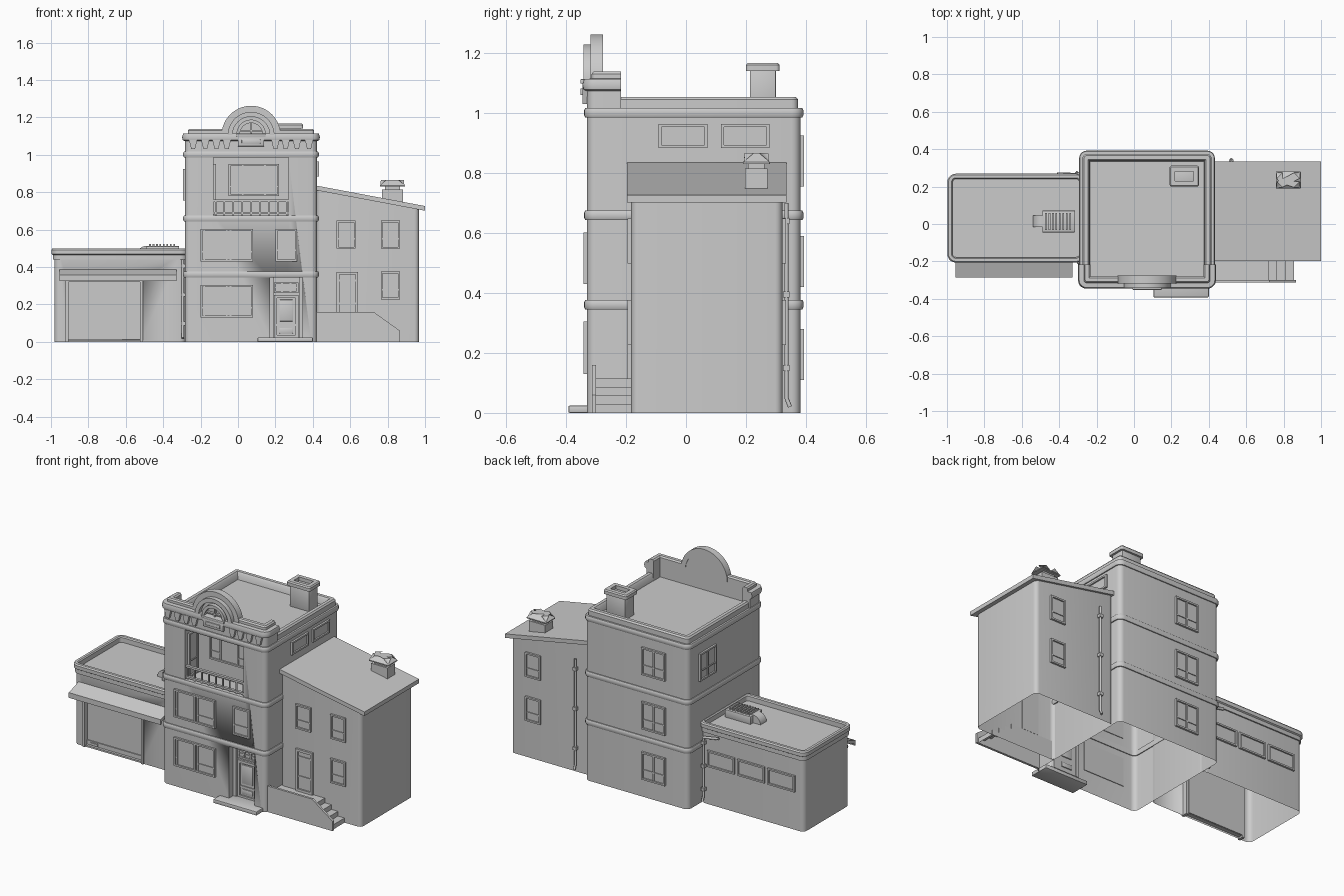
import bpy, bmesh, math
from mathutils import Vector, Matrix

if "Cube" in bpy.data.objects:
    bpy.data.objects.remove(bpy.data.objects["Cube"])

grey = bpy.data.materials.new("plain_grey")
grey.use_nodes = True
TONE = (0.6, 0.6, 0.6, 1)
grey.diffuse_color = TONE
grey.node_tree.nodes["Principled BSDF"].inputs["Base Color"].default_value = TONE


def finish(name, bm, smooth=True):
    bmesh.ops.recalc_face_normals(bm, faces=bm.faces)
    me = bpy.data.meshes.new(name)
    bm.to_mesh(me)
    bm.free()
    ob = bpy.data.objects.new(name, me)
    bpy.context.collection.objects.link(ob)
    me.materials.append(grey)
    if smooth:
        bpy.ops.object.select_all(action='DESELECT')
        bpy.context.view_layer.objects.active = ob
        ob.select_set(True)
        bpy.ops.object.shade_smooth_by_angle(angle=math.radians(35))
    return ob


def add_box(bm, x0, x1, y0, y1, z0, z1):
    size = Matrix.Diagonal((x1 - x0, y1 - y0, z1 - z0, 1))
    move = Matrix.Translation(((x0 + x1) / 2, (y0 + y1) / 2, (z0 + z1) / 2))
    return bmesh.ops.create_cube(bm, size=1, matrix=move @ size)["verts"]


def boxes(name, *dims, bevel=0):
    bm = bmesh.new()
    for d in dims:
        add_box(bm, *d)
    if bevel:
        bmesh.ops.bevel(bm, geom=bm.edges[:], offset=bevel, segments=2, affect='EDGES', profile=0.5)
    return finish(name, bm)


def round_rect(x0, x1, y0, y1, r, n=5):
    pts = []
    for k, (cx, cy) in enumerate(((x1 - r, y1 - r), (x0 + r, y1 - r), (x0 + r, y0 + r), (x1 - r, y0 + r))):
        for i in range(n + 1):
            a = math.pi / 2 * (k + i / n)
            pts.append(Vector((cx + r * math.cos(a), cy + r * math.sin(a))))
    return pts


def sweep(name, path, prof, loop=True, ring=True, caps=False):
    """Sweep an (outward offset, height) profile along a counter-clockwise plan path."""
    bm, rows, n = bmesh.new(), [], len(path)
    for i, p in enumerate(path):
        a = (p - path[i - 1]).normalized() if loop or i else None
        b = (path[(i + 1) % n] - p).normalized() if loop or i < n - 1 else None
        a, b = a or b, b or a
        t = (a + b).normalized()
        nrm = Vector((t.y, -t.x)) / max(t.dot(a), 0.5)
        rows.append([bm.verts.new((*(p + nrm * o), z)) for o, z in prof])
    m = len(prof)
    for i in range(n if loop else n - 1):
        r, s = rows[i], rows[(i + 1) % n]
        for j in range(m if ring else m - 1):
            k = (j + 1) % m
            bm.faces.new((r[j], s[j], s[k], r[k]))
    if caps and loop:
        bm.faces.new([r[0] for r in rows])
        bm.faces.new([r[-1] for r in rows])
    elif caps:
        bm.faces.new(rows[0])
        bm.faces.new(rows[-1])
    return finish(name, bm)


def prism(name, pts, y0, y1, hollow=False):
    """Extrude an x-z outline along y."""
    bm = bmesh.new()
    f = bm.faces.new([bm.verts.new((x, y0, z)) for x, z in pts])
    new = bmesh.ops.extrude_face_region(bm, geom=[f])["geom"]
    bmesh.ops.translate(bm, vec=(0, y1 - y0, 0), verts=[v for v in new if isinstance(v, bmesh.types.BMVert)])
    if hollow:
        open_bottom(bm)
    return finish(name, bm)


def open_bottom(bm):
    low = [f for f in bm.faces if all(v.co.z < 0.001 for v in f.verts)]
    bmesh.ops.delete(bm, geom=low, context='FACES')


def carve(body, *dims):
    """Cut box recesses, then leave the shell open underneath."""
    for d in dims:
        cutter = boxes("recess_cutter", d)
        mod = body.modifiers.new("recess", 'BOOLEAN')
        mod.operation, mod.solver, mod.object = 'DIFFERENCE', 'EXACT', cutter
        bpy.context.view_layer.objects.active = body
        bpy.ops.object.modifier_apply(modifier=mod.name)
        bpy.data.objects.remove(cutter)
    bm = bmesh.new()
    bm.from_mesh(body.data)
    open_bottom(bm)
    bm.to_mesh(body.data)
    bm.free()


def window(name, x, y, z0, z1, w, face, bars=(0.5,), cross=((0, 1, 0.35),), f=0.01):
    """Framed window; face is the turn about z from the front wall."""
    bm, h = bmesh.new(), w / 2
    add_box(bm, -h, h, -0.003, 0.004, z0, z1)
    for s in (-h, h - f):
        add_box(bm, s, s + f, -0.012, 0.004, z0, z1)
    for s in (z0, z1 - f):
        add_box(bm, -h, h, -0.012, 0.004, s, s + f)
    for b in bars:
        add_box(bm, b * w - h - f / 2, b * w - h + f / 2, -0.01, 0.004, z0, z1)
    for a, b, c in cross:
        zc = z0 + (z1 - z0) * c
        add_box(bm, a * w - h, b * w - h, -0.008, 0.004, zc - f / 3, zc + f / 3)
    bm.transform(Matrix.Translation((x, y, 0)) @ Matrix.Rotation(math.radians(face), 4, 'Z'))
    return finish(name, bm, False)


def tube(name, pts, r):
    cu = bpy.data.curves.new(name, 'CURVE')
    cu.dimensions, cu.bevel_depth, cu.bevel_resolution, cu.use_fill_caps = '3D', r, 2, True
    sp = cu.splines.new('POLY')
    sp.points.add(len(pts) - 1)
    for q, p in zip(sp.points, pts):
        q.co = (*p, 1)
    cu.materials.append(grey)
    bpy.context.collection.objects.link(bpy.data.objects.new(name, cu))


def arc(r, cx, cz, a0=0, a1=math.pi, n=28):
    return [(cx + r * math.cos(a0 + (a1 - a0) * i / n), cz + r * math.sin(a0 + (a1 - a0) * i / n)) for i in range(n + 1)]


def arch(name, r_out, r_in, cz, y0, y1):
    prism(name, arc(r_out, CX, cz) + (arc(r_in, CX, cz)[::-1] if r_in else []), y0, y1)


def roll(z0, z1, out, inn=-0.005):
    h = (z1 - z0) / 4
    return [(inn, z0), (out * 0.6, z0), (out, z0 + h), (out, z1 - h), (out * 0.6, z1), (inn, z1)]


# Central tower with loggia and door recess
CX = 0.07
plan = round_rect(-0.283, 0.422, -0.33, 0.382, 0.03)
tower = sweep("tower_walls", plan, [(0, 0), (0, 1.01)], ring=False, caps=True)
carve(tower, (-0.13, 0.27, -0.4, -0.2, 0.675, 0.985), (0.17, 0.345, -0.4, -0.27, 0.02, 0.345))
for i, z in enumerate((0.345, 0.643, 0.985)):
    sweep(f"floor_band_{i + 1}", plan, roll(z, z + 0.032, 0.01))
sweep("tower_parapet", plan, [(-0.008, 1.0), (-0.008, 1.045), (-0.016, 1.054), (-0.036, 1.054), (-0.044, 1.045), (-0.05, 1.0)])
boxes("chimney", (0.205, 0.335, 0.213, 0.3, 1.0, 1.145), bevel=0.004)
sweep("chimney_cap", round_rect(0.19, 0.348, 0.2, 0.312, 0.012), [(0, 1.14), (0, 1.16), (-0.006, 1.167), (-0.03, 1.167), (-0.03, 1.14)])

# Crowning cornice around the front
half = round_rect(-0.283, 0.422, -0.33, 0.382, 0.03)[12:]
u_path = [Vector((-0.283, -0.217))] + half + [Vector((0.422, -0.217))]
sweep("front_cornice", u_path, [(0, 1.01), (0, 1.073), (0.012, 1.078), (0.016, 1.095), (0.01, 1.113), (-0.015, 1.115),
      (-0.015, 1.13), (-0.022, 1.138), (-0.042, 1.138), (-0.05, 1.13), (-0.05, 1.01)], loop=False, caps=True)
for i, off in enumerate((0.13, 0.185, 0.245, 0.31)):
    for side, s in (("left", 1), ("right", -1)):
        x = CX + s * off
        prism(f"bracket_{side}_{i + 1}", [(x - 0.022, 1.08), (x - 0.01, 1.03), (x + 0.01, 1.03), (x + 0.022, 1.08)], -0.345, -0.32)

# Arched pediment
arch("pediment_slab", 0.15, 0, 1.104, -0.315, -0.279)
arch("pediment_rim", 0.158, 0.128, 1.104, -0.318, -0.276)
arch("pediment_arch", 0.125, 0.1, 1.104, -0.342, -0.3)
arch("lunette_frame", 0.078, 0.06, 1.11, -0.342, -0.3)
boxes("lunette_bars", (CX - 0.065, CX + 0.065, -0.33, -0.3, 1.125, 1.133), (CX - 0.004, CX + 0.004, -0.33, -0.3, 1.11, 1.175))
boxes("pediment_sill", (CX - 0.078, CX + 0.078, -0.352, -0.3, 1.098, 1.113), (CX - 0.07, CX + 0.07, -0.345, -0.32, 1.045, 1.095),
      (CX - 0.05, CX + 0.05, -0.352, -0.32, 1.06, 1.082), bevel=0.003)

# Tower windows
bay = dict(bars=(0.07, 0.5, 0.57), cross=((0.57, 1, 0.3), (0, 0.07, 0.3)))
window("ground_window", -0.06, -0.33, 0.13, 0.305, 0.28, 0, **bay)
window("middle_window", -0.06, -0.33, 0.43, 0.602, 0.28, 0, **bay)
window("middle_small_window", 0.258, -0.33, 0.43, 0.602, 0.115, 0, bars=())
window("loggia_window", 0.085, -0.2, 0.78, 0.95, 0.27, 0, bars=(0.28, 0.72), cross=((0, 0.28, 0.3), (0.72, 1, 0.3)))
window("loggia_door", -0.13, -0.26, 0.68, 0.95, 0.09, 90, bars=())
for i, z in enumerate((0.11, 0.42, 0.755)):
    window(f"back_window_{i + 1}", -0.05, 0.382, z, z + 0.17, 0.16, 180)
window("right_tower_window", -0.283, 0.2, 0.755, 0.925, 0.16, -90)
for i, y in enumerate((-0.01, 0.197)):
    window(f"clerestory_window_{i + 1}", 0.422, y, 0.883, 0.963, 0.162, 90, bars=(), cross=())

# Loggia railing
rail = [(-0.13, 0.27, -0.325, -0.308, z, z + 0.012) for z in (0.683, 0.748)]
rail += [(x - 0.004, x + 0.004, -0.32, -0.312, 0.675, 0.75) for x in (-0.12 + 0.0475 * i for i in range(9))]
boxes("loggia_railing", *rail)

# Main entrance
window("main_door", 0.258, -0.27, 0.02, 0.25, 0.13, 0, bars=(), cross=((0, 1, 0.3),), f=0.016)
boxes("main_door_panels", (0.222, 0.294, -0.279, -0.26, 0.045, 0.075), (0.222, 0.294, -0.279, -0.26, 0.11, 0.225), bevel=0.003)
window("main_door_transom", 0.258, -0.27, 0.262, 0.318, 0.13, 0, bars=(0.33, 0.67), cross=((0, 1, 0.5),))
boxes("door_posts", (0.17, 0.19, -0.29, -0.265, 0.02, 0.345), (0.325, 0.345, -0.29, -0.265, 0.02, 0.345))
boxes("entrance_step", (0.105, 0.4, -0.392, -0.27, 0, 0.024), bevel=0.004)

# Garage wing
gplan = round_rect(-0.982, -0.28, -0.19, 0.253, 0.03)
garage = sweep("garage_walls", gplan, [(0, 0), (0, 0.465)], ring=False, caps=True)
carve(garage, (-0.914, -0.515, -0.25, -0.165, 0.01, 0.33))
sweep("garage_parapet", gplan, [(-0.01, 0.44), (0.008, 0.44), (0.008, 0.465), (0.016, 0.47), (0.016, 0.492), (0.01, 0.5), (-0.006, 0.5), (-0.012, 0.494), (-0.012, 0.44)])
boxes("garage_door", (-0.905, -0.525, -0.172, -0.16, 0.03, 0.325), (-0.905, -0.525, -0.178, -0.16, 0.012, 0.038),
      (-0.88, -0.83, -0.184, -0.17, 0.016, 0.03))
boxes("garage_door_frame", (-0.922, -0.906, -0.2, -0.16, 0, 0.33), (-0.523, -0.507, -0.2, -0.16, 0, 0.33), (-0.922, -0.507, -0.2, -0.16, 0.32, 0.336))
bm = bmesh.new()
for v in add_box(bm, -0.955, -0.328, -0.28, -0.185, 0.37, 0.388) + add_box(bm, -0.955, -0.328, -0.285, -0.272, 0.358, 0.39):
    v.co.z += (v.co.y + 0.19) * 0.35
finish("garage_awning", bm)
tube("awning_roller", [(-0.955, -0.205, 0.345), (-0.328, -0.205, 0.345)], 0.012)
for i, x in enumerate((-0.42, -0.625, -0.83)):
    window(f"garage_back_window_{i + 1}", x, 0.253, 0.235, 0.335, 0.185, 180, bars=(), cross=())

# Rooftop air unit
boxes("air_unit", (-0.49, -0.315, -0.045, 0.072, 0.46, 0.512), bevel=0.004)
boxes("air_unit_slats", *[(x, x + 0.009, -0.032, 0.06, 0.505, 0.522) for x in (-0.475 + 0.0185 * i for i in range(8))])
prism("air_unit_duct", arc(0.05, -0.49, 0.463, math.pi / 2, math.pi, 8) + [(-0.48, 0.463), (-0.48, 0.513)], -0.015, 0.045)

# Side house with lean-to roof
house = sweep("house_walls", round_rect(0.42, 0.968, -0.183, 0.322, 0.025), [(0, 0), (0, 0.7)], ring=False, caps=True)
carve(house)
for v in house.data.vertices:
    if v.co.z > 0.5:
        v.co.z = 0.82 - (v.co.x - 0.42) * 0.188
bm = bmesh.new()
for v in add_box(bm, 0.42, 1.0, -0.197, 0.335, 0.81, 0.835):
    v.co.z -= (v.co.x - 0.42) * 0.188
finish("house_roof", bm)
for i, (x, z) in enumerate(((0.578, 0.498), (0.815, 0.498), (0.815, 0.226))):
    window(f"house_window_{i + 1}", x, -0.183, z, z + 0.15, 0.103, 0, bars=())
for i, z in enumerate((0.226, 0.498)):
    window(f"house_back_window_{i + 1}", 0.815, 0.322, z, z + 0.15, 0.103, 180, bars=())
window("house_door", 0.585, -0.183, 0.115, 0.374, 0.115, 0, bars=(), cross=((0, 1, 0.35), (0, 1, 0.82)), f=0.015)

# Roof vent with pyramid cap
boxes("vent_base", (0.77, 0.882, 0.197, 0.272, 0.74, 0.815))
boxes("vent_neck", (0.785, 0.866, 0.207, 0.262, 0.81, 0.84))
sweep("vent_cap", round_rect(0.758, 0.892, 0.19, 0.28, 0.003), [(0, 0.83), (0, 0.836), (-0.036, 0.866)], ring=False, caps=True)

# Side stairs and sloped guard wall
stairs = [(0.42, 0), (0.42, 0.115)]
for i in range(4):
    stairs += [(0.72 + 0.045 * i, 0.115 - 0.0288 * i), (0.72 + 0.045 * i, 0.115 - 0.0288 * (i + 1))]
prism("side_stairs", stairs, -0.302, -0.18, hollow=True)
prism("stair_guard_wall", [(0.42, 0), (0.865, 0), (0.865, 0.06), (0.725, 0.16), (0.42, 0.16)], -0.314, -0.3)

# Drain pipes with collars
pipes = {"house": (0.52, 0.335, 0.7), "garage_front": (-0.295, -0.2, 0.44), "garage_back": (-0.305, 0.265, 0.41)}
for name, (x, y, top) in pipes.items():
    s = 1 if y > 0 else -1
    tube(f"{name}_pipe", [(x, y, top), (x, y, 0.05), (x, y + s * 0.012, 0.02)], 0.007)
    boxes(f"{name}_pipe_collars", *[(x - 0.011, x + 0.011, y - 0.011, y + 0.011, top * k, top * k + 0.02) for k in (0.2, 0.55, 0.9)])
tube("garage_overflow_pipe", [(-0.305, 0.265, 0.41), (-0.41, 0.268, 0.43)], 0.008)
